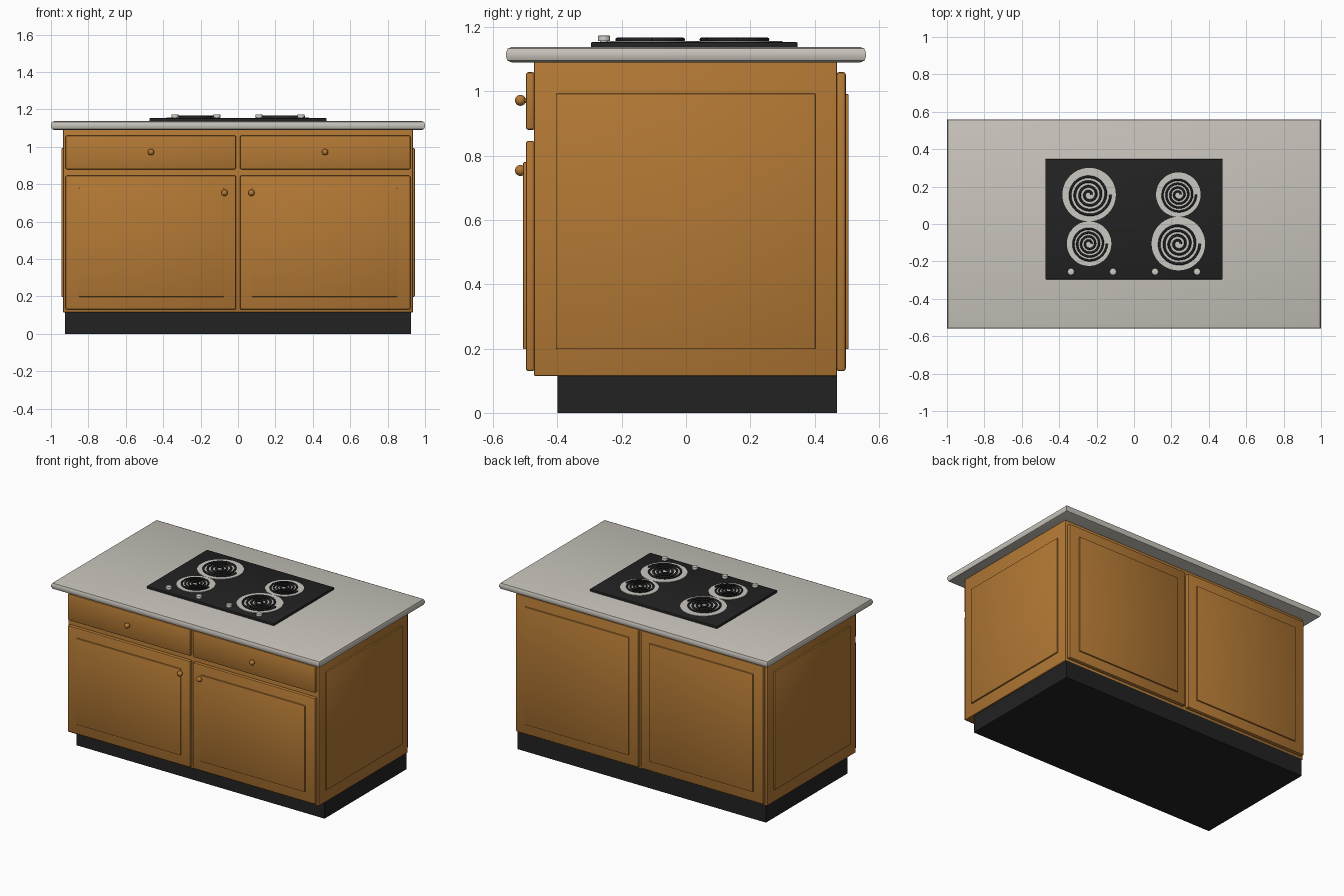
import bpy, bmesh, math
from mathutils import Matrix

cube = bpy.data.objects.get("Cube")
if cube:
    bpy.data.objects.remove(cube, do_unlink=True)


def material(name, colour):
    m = bpy.data.materials.new(name)
    m.use_nodes = True
    m.diffuse_color = (*colour, 1)
    m.node_tree.nodes["Principled BSDF"].inputs["Base Color"].default_value = (*colour, 1)
    return m


wood = material("warm wood", (0.45, 0.19, 0.035))
stone = material("pale stone", (0.58, 0.55, 0.5))
black = material("black", (0.016, 0.016, 0.016))
steel = material("light steel", (0.6, 0.58, 0.54))


def finish(name, bm, mat):
    """Turn a bmesh into a smooth-by-angle object."""
    mesh = bpy.data.meshes.new(name)
    bm.to_mesh(mesh)
    bm.free()
    mesh.materials.append(mat)
    obj = bpy.data.objects.new(name, mesh)
    bpy.context.collection.objects.link(obj)
    bpy.ops.object.select_all(action="DESELECT")
    obj.select_set(True)
    bpy.context.view_layer.objects.active = obj
    bpy.ops.object.shade_smooth_by_angle(angle=math.radians(35))
    return obj


def box(name, xs, ys, zs, mat, bevel=0.0, segments=2, level_only=False):
    """Box between given extents, with optional bevelled edges."""
    bm = bmesh.new()
    bmesh.ops.create_cube(bm, size=1)
    for v in bm.verts:
        v.co = [lo + (c + 0.5) * (hi - lo) for c, (lo, hi) in zip(v.co, (xs, ys, zs))]
    if bevel:
        edges = [e for e in bm.edges
                 if not level_only or abs(e.verts[0].co.z - e.verts[1].co.z) < 1e-5]
        bmesh.ops.bevel(bm, geom=edges, offset=bevel, segments=segments,
                        profile=0.5, affect="EDGES")
    return finish(name, bm, mat)


def disc(name, x, y, z, radius, height, mat, sides=32, bevel=0.0):
    """Upright cylinder standing on z."""
    bm = bmesh.new()
    bmesh.ops.create_cone(bm, cap_ends=True, segments=sides, radius1=radius, radius2=radius,
                          depth=height, matrix=Matrix.Translation((x, y, z + height / 2)))
    if bevel:
        top = [e for e in bm.edges if all(v.co.z > z + height * 0.9 for v in e.verts)]
        bmesh.ops.bevel(bm, geom=top, offset=bevel, segments=2, profile=0.5, affect="EDGES")
    return finish(name, bm, mat)


def knob(name, x, z):
    """Round wooden pull on a short stem."""
    bm = bmesh.new()
    bmesh.ops.create_uvsphere(bm, u_segments=20, v_segments=12, radius=0.017,
                              matrix=Matrix.Translation((x, -0.515, z)))
    bmesh.ops.create_cone(bm, cap_ends=True, segments=12, radius1=0.008, radius2=0.008,
                          depth=0.03, matrix=Matrix.Translation((x, -0.5, z))
                          @ Matrix.Rotation(math.pi / 2, 4, "X"))
    return finish(name, bm, wood)


def coil(name, x, y, z, radius, turns, thickness):
    """Spiral heating element, unwinding from the centre."""
    curve = bpy.data.curves.new(name, "CURVE")
    curve.dimensions = "3D"
    curve.bevel_depth = thickness
    curve.bevel_resolution = 2
    curve.use_fill_caps = True
    steps = int(turns * 28)
    spline = curve.splines.new("POLY")
    spline.points.add(steps)
    for i, p in enumerate(spline.points):
        t = i / steps
        a = (t - 1) * turns * math.tau
        r = 0.012 + (radius - 0.012) * t
        p.co = (x + r * math.cos(a), y + r * math.sin(a), z, 1)
    curve.materials.append(black)
    obj = bpy.data.objects.new(name, curve)
    bpy.context.collection.objects.link(obj)
    bpy.ops.object.select_all(action="DESELECT")
    obj.select_set(True)
    bpy.context.view_layer.objects.active = obj
    bpy.ops.object.convert(target="MESH")


# Plinth, cabinet body and worktop
box("plinth", (-0.925, 0.925), (-0.4, 0.47), (0, 0.117), black)
box("cabinet_body", (-0.935, 0.935), (-0.473, 0.47), (0.115, 1.095), wood, 0.004)
box("worktop", (-1, 1), (-0.56, 0.56), (1.09, 1.138), stone, 0.018, 2, True)

# Doors, drawers and raised panels on both halves
for side, s in (("left", 1), ("right", -1)):
    span = lambda a, b: tuple(sorted((s * a, s * b)))
    wide, inner = span(0.01, 0.922), span(0.075, 0.85)
    box(f"front_door_{side}", wide, (-0.498, -0.47), (0.13, 0.846), wood, 0.008)
    box(f"front_panel_{side}", inner, (-0.507, -0.49), (0.198, 0.78), wood, 0.004)
    box(f"drawer_{side}", wide, (-0.498, -0.47), (0.88, 1.06), wood, 0.008)
    box(f"back_door_{side}", wide, (0.468, 0.497), (0.13, 1.06), wood, 0.008)
    box(f"back_panel_{side}", inner, (0.49, 0.506), (0.198, 0.992), wood, 0.004)
    box(f"side_panel_{side}", span(0.92, 0.945), (-0.405, 0.403), (0.198, 0.993), wood, 0.004)
    knob(f"drawer_knob_{side}", s * 0.465, 0.972)
    knob(f"door_knob_{side}", s * 0.072, 0.754)

# Hob plate
box("hob_plate", (-0.474, 0.474), (-0.296, 0.347), (1.13, 1.153), black, 0.004)

# Burners: drip plate with a spiral element above
for name, x, y, large in (("back_right", -0.24, 0.157, True), ("back_left", 0.237, 0.157, False),
                          ("front_right", -0.24, -0.105, False), ("front_left", 0.237, -0.105, True)):
    disc(f"drip_plate_{name}", x, y, 1.15, 0.143 if large else 0.119, 0.006, steel, 48)
    coil(f"element_{name}", x, y, 1.161, 0.115 if large else 0.095, 4, 0.0065 if large else 0.0055)

# Control dials along the front of the hob
for i in range(4):
    x = -0.337 + i * 0.2247
    disc(f"dial_stem_{i + 1}", x, -0.255, 1.15, 0.012, 0.012, steel, 16)
    disc(f"dial_{i + 1}", x, -0.255, 1.157, 0.019, 0.017, steel, 24, 0.004)
